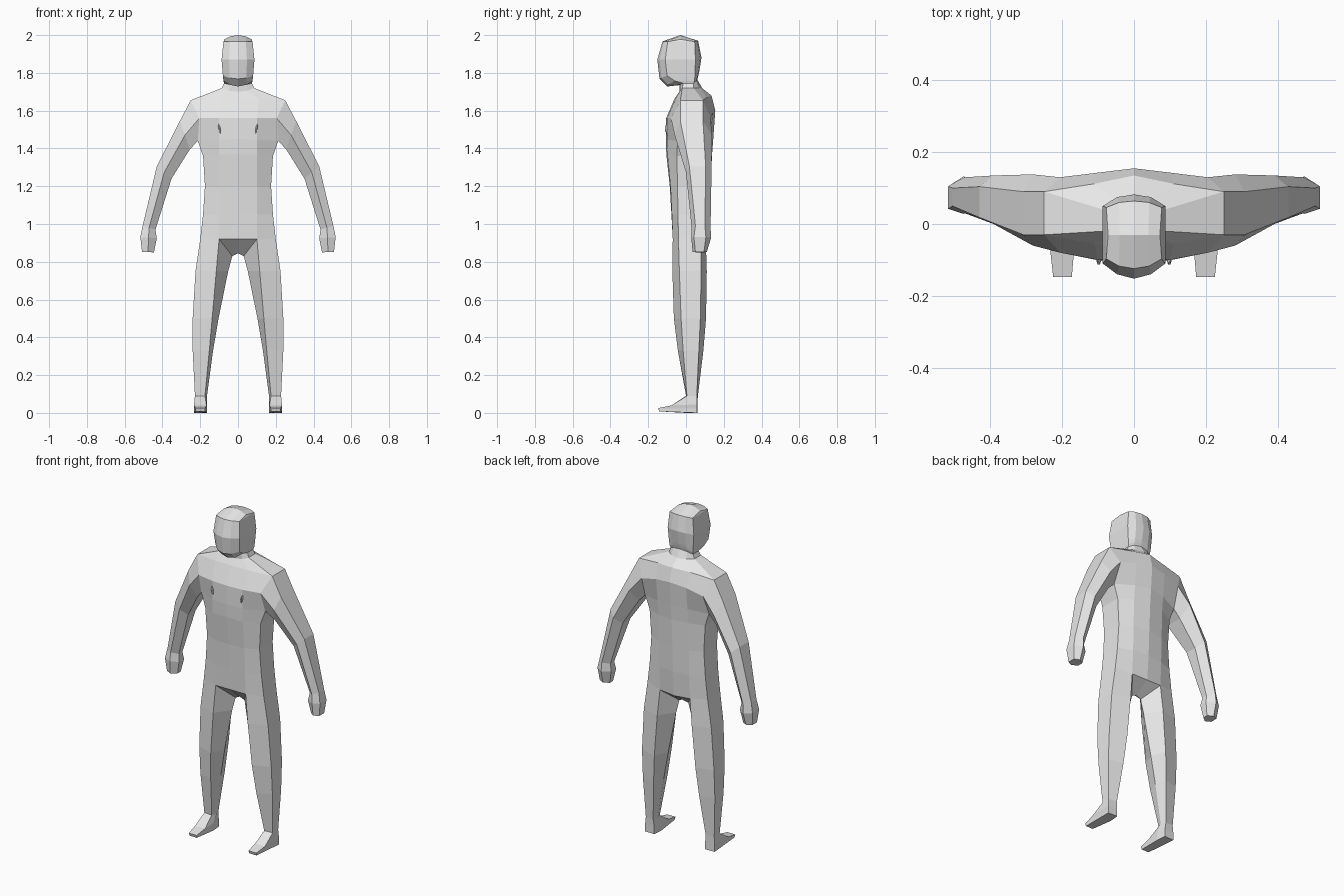
import bpy
import bmesh
from mathutils import Matrix, Vector

grey = bpy.data.materials.new("plain_grey")
grey.diffuse_color = (0.8, 0.8, 0.8, 1)


def finish(bm, name):
    """Mirror the right half to the left, weld the seam and make a flat-shaded object."""
    dup = bmesh.ops.duplicate(bm, geom=bm.verts[:] + bm.edges[:] + bm.faces[:])
    for v in dup["geom"]:
        if isinstance(v, bmesh.types.BMVert):
            v.co.x *= -1
    bmesh.ops.remove_doubles(bm, verts=bm.verts[:], dist=0.0005)
    bmesh.ops.recalc_face_normals(bm, faces=bm.faces[:])
    me = bpy.data.meshes.new(name)
    bm.to_mesh(me)
    bm.free()
    me.materials.append(grey)
    ob = bpy.data.objects.new(name, me)
    bpy.context.collection.objects.link(ob)
    return ob


bm = bmesh.new()


def half_ring(zf, zs, zb, x1, x2, f0, f1, f2, b2, b1, b0):
    """Half cross-section: front centre, front, front side, back side, back, back centre."""
    zfm, zbm = zf * 0.7 + zs * 0.3, zb * 0.7 + zs * 0.3
    pts = [(0, f0, zf), (x1, f1, zfm), (x2, f2, zs),
           (x2, b2, zs), (x1, b1, zbm), (0, b0, zb)]
    return [bm.verts.new(p) for p in pts]


def bridge(a, b, closed=False, skip=()):
    n = len(a)
    for i in range(n if closed else n - 1):
        if i not in skip:
            j = (i + 1) % n
            bm.faces.new((a[i], a[j], b[j], b[i]))


# Torso, from hips to neck base
torso_rows = [
    (0.92, 0.92, 0.90, 0.10, 0.200, -0.070, -0.070, -0.040, 0.080, 0.105, 0.112),
    (1.05, 1.05, 1.05, 0.10, 0.185, -0.077, -0.075, -0.042, 0.080, 0.112, 0.124),
    (1.20, 1.20, 1.20, 0.10, 0.175, -0.086, -0.082, -0.045, 0.080, 0.115, 0.130),
    (1.37, 1.36, 1.37, 0.10, 0.185, -0.104, -0.098, -0.048, 0.082, 0.120, 0.138),
    (1.45, 1.44, 1.46, 0.10, 0.213, -0.107, -0.101, -0.045, 0.085, 0.128, 0.145),
    (1.56, 1.56, 1.60, 0.10, 0.205, -0.105, -0.100, -0.080, 0.130, 0.143, 0.155),
    (1.665, 1.655, 1.68, 0.11, 0.25, -0.060, -0.055, -0.030, 0.090, 0.112, 0.135),
    (1.70, 1.72, 1.72, 0.05, 0.085, -0.035, -0.032, -0.020, 0.040, 0.070, 0.085),
]
# Neck, jaw, face and crown
head_rows = [
    (1.735, 1.745, 1.765, 0.045, 0.074, -0.035, -0.032, -0.015, 0.040, 0.055, 0.060),
    (1.728, 1.758, 1.785, 0.045, 0.077, -0.100, -0.094, -0.060, 0.045, 0.060, 0.065),
    (1.768, 1.785, 1.800, 0.045, 0.080, -0.140, -0.130, -0.100, 0.047, 0.063, 0.069),
    (1.870, 1.870, 1.880, 0.047, 0.087, -0.152, -0.140, -0.110, 0.050, 0.075, 0.082),
    (1.967, 1.965, 1.970, 0.042, 0.077, -0.124, -0.117, -0.097, 0.046, 0.060, 0.064),
    (2.000, 1.978, 2.000, 0.040, 0.072, -0.030, -0.030, -0.030, -0.030, -0.030, -0.030),
]
rings = [half_ring(*r) for r in torso_rows + head_rows]
for k in range(len(rings) - 1):
    # the side is left open between armpit and shoulder for the arm
    bridge(rings[k], rings[k + 1], skip=(2,) if k in (4, 5) else ())

# Arm: outer x, z; inner x, z; front, front edge, back edge, back y
arm_rows = [
    (0.308, 1.545, 0.255, 1.395, -0.060, -0.030, 0.090, 0.138),
    (0.430, 1.305, 0.352, 1.240, 0.000, 0.018, 0.104, 0.135),
    (0.505, 0.990, 0.437, 0.970, 0.030, 0.050, 0.100, 0.130),
    (0.517, 0.930, 0.430, 0.925, 0.028, 0.042, 0.105, 0.133),
    (0.508, 0.852, 0.445, 0.850, 0.035, 0.050, 0.095, 0.110),
]
low, mid, top = rings[4], rings[5], rings[6]
previous = [top[2], mid[2], low[2], low[3], mid[3], top[3]]
for xo, zo, xi, zi, yf, ye, yk, yb in arm_rows:
    xm, zm = (xo + xi) / 2, (zo + zi) / 2
    ring = [bm.verts.new(p) for p in (
        (xo, ye, zo), (xm, yf, zm), (xi, ye + 0.01, zi),
        (xi, yk - 0.005, zi), (xm, yb, zm), (xo, yk, zo))]
    bridge(previous, ring, closed=True)
    previous = ring
bm.faces.new(previous)

# Crotch
hip = rings[0]
centre = bm.verts.new((0, 0.02, 0.845))
inner = bm.verts.new((0.03, 0.02, 0.83))
bm.faces.new((hip[0], hip[1], inner, centre))
bm.faces.new((hip[5], hip[4], inner, centre))

# Leg: z, inner x, edge x, outer x; front, outer front, outer back, back y
leg_rows = [
    (0.75, 0.052, 0.115, 0.225, -0.072, -0.035, 0.080, 0.110),
    (0.50, 0.103, 0.137, 0.240, -0.064, -0.026, 0.076, 0.106),
    (0.33, 0.132, 0.152, 0.240, -0.043, -0.015, 0.068, 0.092),
    (0.09, 0.164, 0.175, 0.228, 0.000, 0.005, 0.057, 0.063),
]
previous = [hip[1], hip[2], hip[3], hip[4], inner]
for z, xi, xe, xo, yf, yfo, ybo, yb in leg_rows:
    ring = [bm.verts.new(p) for p in (
        (xe, yf, z), (xo, yfo, z), (xo, ybo, z), (xe, yb, z), (xi, (yf + yb) / 2, z))]
    bridge(previous, ring, closed=True)
    previous = ring

# Foot: instep, toe top and sole; front y and z, heel z, front inner and outer x
for yf, zf, zh, xa, xb in ((-0.075, 0.040, 0.045, 0.167, 0.233),
                           (-0.147, 0.025, 0.022, 0.173, 0.225),
                           (-0.142, 0.008, 0.000, 0.175, 0.223)):
    ring = [bm.verts.new(p) for p in (
        (xa, yf, zf), (xb, yf, zf), (0.232, 0.058, zh), (0.170, 0.060, zh),
        (0.165, 0.0, zh))]
    bridge(previous, ring, closed=True)
    previous = ring
bm.faces.new(previous)
finish(bm, "body")

# Small raised chest details
bm = bmesh.new()
place = (Matrix.Translation(Vector((0.098, -0.102, 1.505)))
         @ Matrix.Rotation(0.15, 4, "Y")
         @ Matrix.Diagonal((0.006, 0.012, 0.026, 1)))
bmesh.ops.create_icosphere(bm, subdivisions=1, radius=1.0, matrix=place)
finish(bm, "chest_details")
